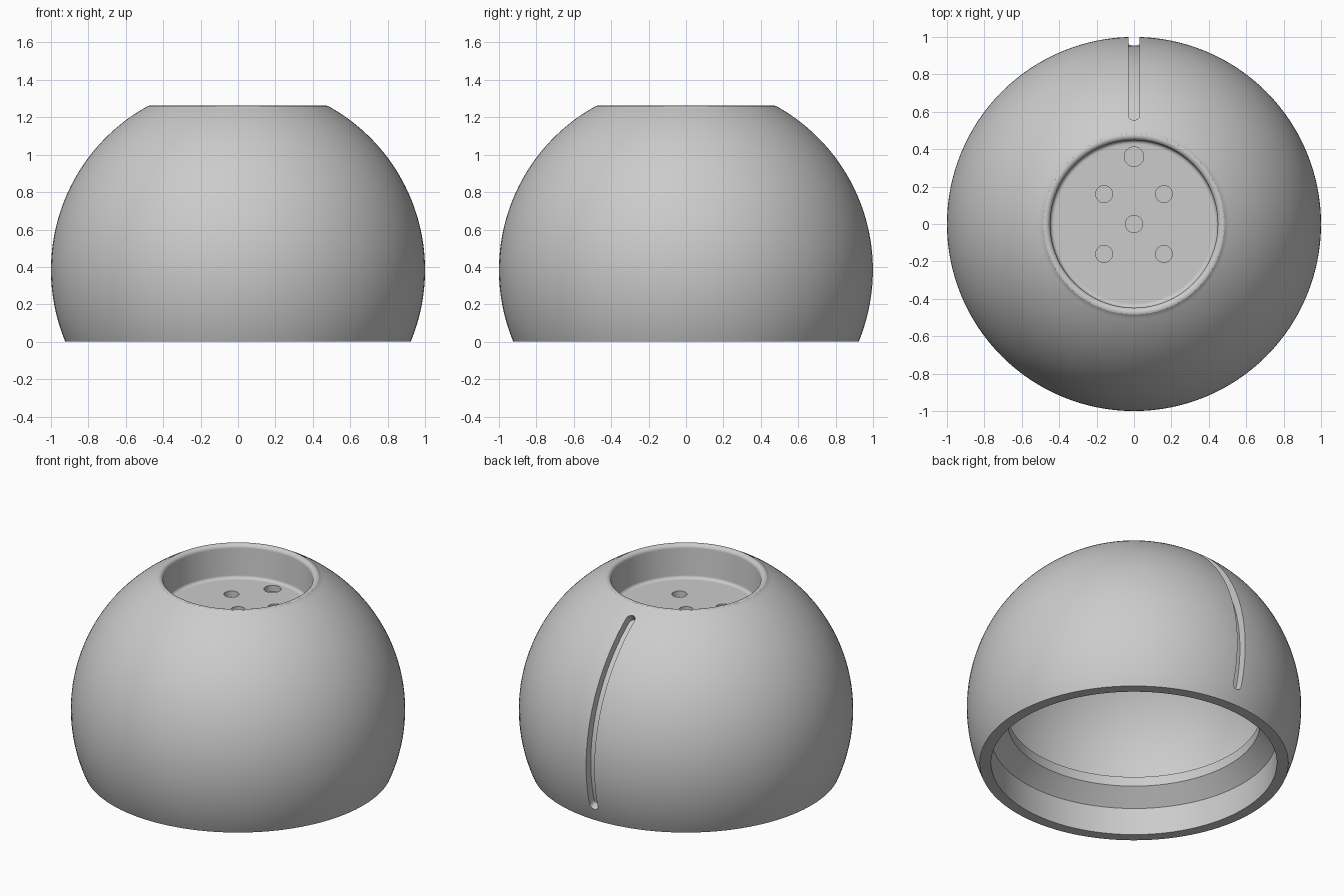
import bpy, bmesh, math
from math import sin, cos, radians, sqrt

default = bpy.data.objects.get("Cube")
if default:
    bpy.data.objects.remove(default, do_unlink=True)

SEGMENTS = 128
CENTER_Z = 0.384      # height of the ball's widest point
FLOOR_Z = 1.04        # floor of the top recess
CAVITY_R = 0.9        # radius of the hollow inside
CUP_R = 0.55          # outside of the recess cup, inside the hollow
CUP_Z = 0.945         # underside of the recess cup

grey = bpy.data.materials.new("plain_grey")
grey.use_nodes = True
colour = (0.6, 0.6, 0.6, 1)
grey.diffuse_color = colour
grey.node_tree.nodes["Principled BSDF"].inputs["Base Color"].default_value = colour


def make_object(name, bm):
    bmesh.ops.recalc_face_normals(bm, faces=bm.faces)
    mesh = bpy.data.meshes.new(name)
    bm.to_mesh(mesh)
    bm.free()
    mesh.materials.append(grey)
    obj = bpy.data.objects.new(name, mesh)
    bpy.context.collection.objects.link(obj)
    return obj


def arc(cx, cz, radius, start, end, steps):
    """Profile points (r, z) along an arc, angles in degrees."""
    angles = [radians(start + (end - start) * i / steps) for i in range(steps + 1)]
    return [(cx + radius * cos(a), cz + radius * sin(a)) for a in angles]


def lathe(profile):
    """Revolve an open profile about z and close both of its ends."""
    bm = bmesh.new()
    rings = []
    for r, z in profile:
        turns = [math.tau * i / SEGMENTS for i in range(SEGMENTS)]
        rings.append([bm.verts.new((r * cos(t), r * sin(t), z)) for t in turns])
    for a, b in zip(rings, rings[1:]):
        for i in range(SEGMENTS):
            j = (i + 1) % SEGMENTS
            bm.faces.new((a[i], a[j], b[j], b[i]))
    bm.faces.new(rings[0])
    bm.faces.new(rings[-1])
    return bm


# Shell profile: recess floor, rounded lip, outer ball, base rim
profile = [(0.423, FLOOR_Z)]
profile += arc(0.428, FLOOR_Z + 0.02, 0.02, -90, 0, 6)
profile += arc(0.473, 1.237, 0.025, 180, 63, 8)
profile += arc(0, CENTER_Z, 1, 61, -math.degrees(math.asin(CENTER_Z)), 56)

# Inside: socket wall, chamfer, narrow collar, round hollow, recess cup
profile += [(0.855, 0), (0.855, 0.18), (0.755, 0.277), (0.755, 0.34)]
low = math.degrees(math.asin((0.34 - CENTER_Z) / CAVITY_R))
high = math.degrees(math.acos(CUP_R / CAVITY_R))
profile += arc(0, CENTER_Z, CAVITY_R, low, high, 28)
profile += [(CUP_R, CUP_Z)]
shell = make_object("ball_shell", lathe(profile))


# Groove cutter: a round-ended strip that follows the back of the ball
def groove_cutter(low, high, half, depth):
    bm = bmesh.new()
    cap = math.degrees(half)
    lats = [low - cap * cos(radians(a)) for a in range(5, 90, 17)]
    lats += [low + (high - low) * i / 48 for i in range(49)]
    lats += [high + cap * sin(radians(a)) for a in range(17, 90, 17)]
    rows = []
    for lat in lats:
        over = max(low - lat, lat - high, 0) / cap
        w = half * sqrt(max(1 - over ** 2, 0.001))
        a = radians(lat)
        rows.append([bm.verts.new((x, r * cos(a), CENTER_Z + r * sin(a)))
                     for x, r in ((-w, 1 - depth), (w, 1 - depth), (w, 1.05), (-w, 1.05))])
    for p, q in zip(rows, rows[1:]):
        for i in range(4):
            j = (i + 1) % 4
            bm.faces.new((p[i], p[j], q[j], q[i]))
    bm.faces.new(rows[0])
    bm.faces.new(rows[-1])
    return make_object("groove_cutter", bm)


# Shallow round holes in the recess floor
def hole_cutter(x, y, radius):
    bm = bmesh.new()
    bmesh.ops.create_cone(bm, cap_ends=True, segments=32, radius1=radius,
                          radius2=radius, depth=0.08)
    bmesh.ops.translate(bm, verts=bm.verts, vec=(x, y, FLOOR_Z))
    return make_object("hole_cutter", bm)


cutters = [groove_cutter(-15.5, 54.5, 0.03, 0.05)]
cutters += [hole_cutter(sx * 0.16, sy * 0.16, 0.045) for sx in (-1, 1) for sy in (-1, 1)]
cutters += [hole_cutter(0, 0, 0.046), hole_cutter(0, 0.36, 0.052)]

# Cut the groove and holes, then remove the cutters
bpy.ops.object.select_all(action="DESELECT")
bpy.context.view_layer.objects.active = shell
shell.select_set(True)
for cutter in cutters:
    cutter.hide_render = True
    cut = shell.modifiers.new("cut", "BOOLEAN")
    cut.operation = "DIFFERENCE"
    cut.solver = "EXACT"
    cut.object = cutter
    bpy.ops.object.modifier_apply(modifier=cut.name)
    bpy.data.objects.remove(cutter, do_unlink=True)

bpy.ops.object.shade_smooth_by_angle(angle=radians(30))
